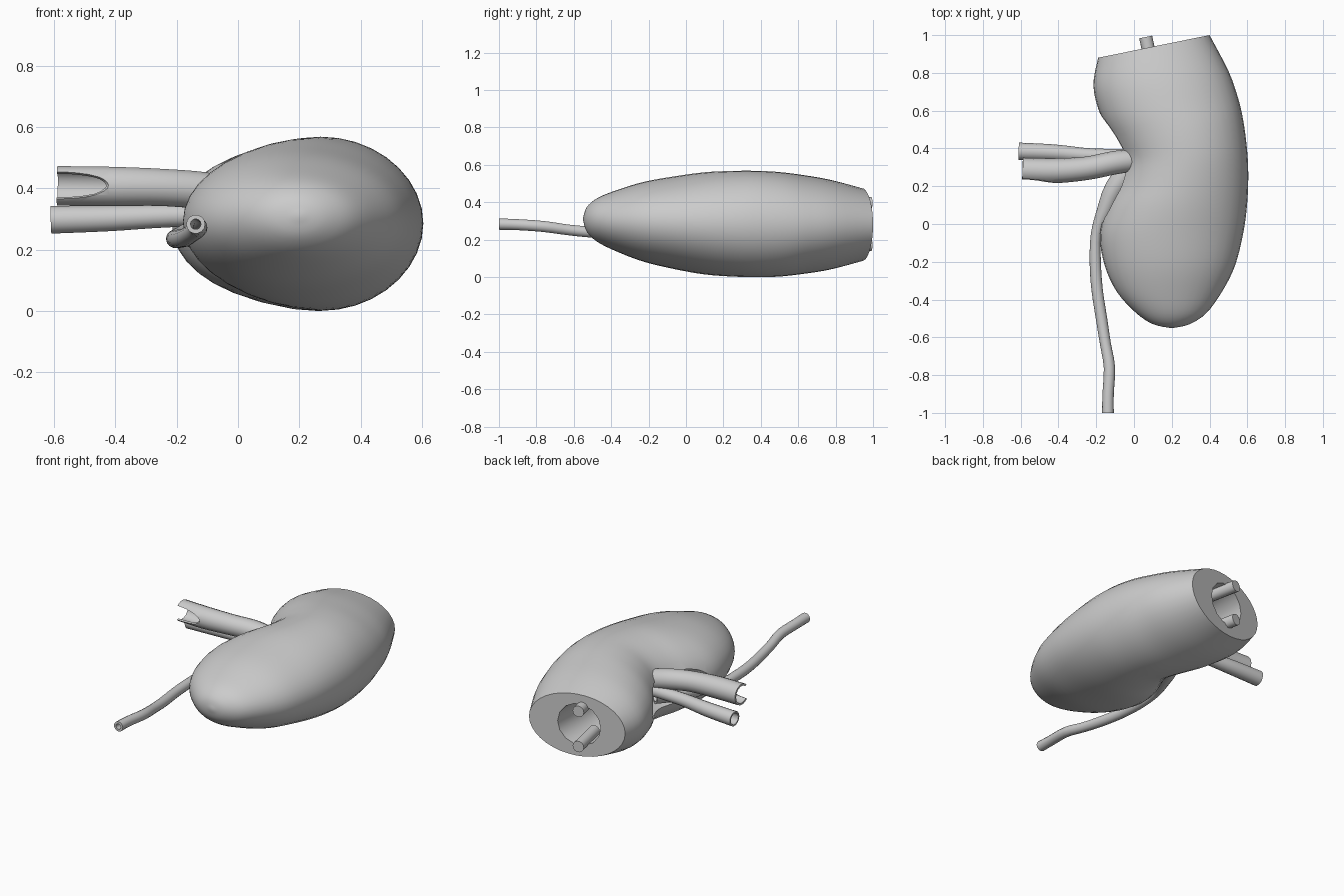
import bpy, bmesh, math
from mathutils import Vector

if "Cube" in bpy.data.objects:
    bpy.data.objects.remove(bpy.data.objects["Cube"], do_unlink=True)

grey = bpy.data.materials.new("plain grey")
grey.use_nodes = True
GREY = (0.6, 0.6, 0.6, 1)
grey.diffuse_color = GREY
grey.node_tree.nodes["Principled BSDF"].inputs["Base Color"].default_value = GREY


def smooth_path(rows, steps):
    """Catmull-Rom interpolation of rows of numbers."""
    out = []
    for i in range(len(rows) - 1):
        a, b, c, d = (rows[min(max(i + k, 0), len(rows) - 1)] for k in (-1, 0, 1, 2))
        for s in range(steps):
            t = s / steps
            out.append([q + t / 2 * (r - p + t * (2*p - 5*q + 4*r - w + t * (3*(q - r) + w - p)))
                        for p, q, r, w in zip(a, b, c, d)])
    return out + [list(rows[-1])]


def loft(name, rings, cap=True):
    """Skin a list of (centre, half axis, half axis) ellipses."""
    bm = bmesh.new()
    sides = 36 if len(rings) > 40 else 14
    loops = [[bm.verts.new(c + u * math.cos(math.tau * k / sides) + v * math.sin(math.tau * k / sides))
              for k in range(sides)] for c, u, v in rings]
    for a, b in zip(loops, loops[1:]):
        for k in range(sides):
            n = (k + 1) % sides
            bm.faces.new((a[k], a[n], b[n], b[k]))
    if cap:
        bm.faces.new(loops[0])
        bm.faces.new(loops[-1])
    bmesh.ops.recalc_face_normals(bm, faces=bm.faces)
    mesh = bpy.data.meshes.new(name)
    bm.to_mesh(mesh)
    bm.free()
    mesh.materials.append(grey)
    obj = bpy.data.objects.new(name, mesh)
    bpy.context.collection.objects.link(obj)
    return obj


def tube(name, rows, steps=4, wall=0):
    """Sweep a circle along rows of x, y, z, radius."""
    pts = smooth_path(rows, steps)
    rings = []
    for i, p in enumerate(pts):
        t = Vector(pts[min(i + 1, len(pts) - 1)][:3]) - Vector(pts[max(i - 1, 0)][:3])
        side = t.cross(Vector((0, 0, 1))).normalized()
        rings.append((Vector(p[:3]), side * p[3], side.cross(t).normalized() * p[3]))
    obj = loft(name, rings, cap=not wall)
    if wall:
        mod = obj.modifiers.new("wall", "SOLIDIFY")
        mod.thickness = wall
        mod.offset = -1
        apply(obj, mod)
    return obj


def ellipsoid(name, centre, radii):
    bpy.ops.mesh.primitive_uv_sphere_add(segments=24, ring_count=16, location=centre)
    obj = bpy.context.object
    obj.name = name
    obj.scale = radii
    obj.data.materials.append(grey)
    return obj


def apply(obj, mod):
    bpy.context.view_layer.objects.active = obj
    bpy.ops.object.modifier_apply(modifier=mod.name)


def cut(obj, cutter):
    cutter.hide_render = True
    mod = obj.modifiers.new("cut", "BOOLEAN")
    mod.operation = "DIFFERENCE"
    mod.solver = "EXACT"
    mod.object = cutter
    apply(obj, mod)
    bpy.data.objects.remove(cutter, do_unlink=True)


# Bean-shaped body: inner x, y, outer x, y, mid height, half height
sections = [
    (0.19, -0.55, 0.21, -0.55, 0.31, 0.008),
    (0.10, -0.53, 0.29, -0.532, 0.308, 0.065),
    (0.01, -0.47, 0.38, -0.475, 0.305, 0.118),
    (-0.09, -0.36, 0.465, -0.36, 0.30, 0.168),
    (-0.155, -0.22, 0.535, -0.22, 0.295, 0.215),
    (-0.18, -0.06, 0.58, -0.04, 0.29, 0.25),
    (-0.145, 0.08, 0.60, 0.12, 0.287, 0.273),
    (-0.085, 0.21, 0.605, 0.27, 0.285, 0.282),
    (-0.06, 0.33, 0.598, 0.40, 0.284, 0.284),
    (-0.10, 0.43, 0.578, 0.55, 0.282, 0.28),
    (-0.175, 0.57, 0.55, 0.67, 0.281, 0.265),
    (-0.215, 0.73, 0.50, 0.81, 0.28, 0.24),
    (-0.19, 0.88, 0.40, 1.00, 0.28, 0.195),
]
rings = []
for ix, iy, ox, oy, z, h in smooth_path(sections, 4):
    a, b = Vector((ix, iy, z)), Vector((ox, oy, z))
    rings.append(((a + b) / 2, (b - a) / 2, Vector((0, 0, h))))
body = loft("body", rings)

# Inner hollow open at the cut end, and the side opening
cut(body, tube("hollow_cutter", [(0.10, 1.05, 0.285, 0.13), (0.09, 0.9, 0.285, 0.13),
                                 (0.08, 0.6, 0.285, 0.12), (0.06, 0.25, 0.285, 0.08)]))
cut(body, ellipsoid("opening_cutter", (-0.10, 0.30, 0.285), (0.16, 0.33, 0.11)))

# Wide upper vessel with a notched end
upper_vessel = tube("upper_vessel", [
    (-0.59, 0.285, 0.408, 0.066), (-0.42, 0.282, 0.406, 0.066), (-0.25, 0.295, 0.403, 0.062),
    (-0.10, 0.325, 0.39, 0.062), (0.03, 0.34, 0.36, 0.058)], wall=0.012)
cut(upper_vessel, ellipsoid("notch_cutter", (-0.60, 0.21, 0.41), (0.18, 0.06, 0.05)))

# Narrow lower vessel
lower_vessel = tube("lower_vessel", [
    (-0.61, 0.385, 0.297, 0.046), (-0.42, 0.378, 0.302, 0.043),
    (-0.22, 0.362, 0.31, 0.038), (0.04, 0.36, 0.315, 0.038)], wall=0.01)

# Long drain tube, funnel-shaped where it leaves the body
drain_tube = tube("drain_tube", [
    (0.0, 0.31, 0.27, 0.065), (-0.10, 0.19, 0.26, 0.055), (-0.155, 0.07, 0.25, 0.042),
    (-0.20, -0.05, 0.24, 0.028), (-0.205, -0.2, 0.235, 0.03), (-0.195, -0.35, 0.235, 0.03),
    (-0.172, -0.5, 0.24, 0.03), (-0.152, -0.63, 0.252, 0.029), (-0.13, -0.76, 0.27, 0.03),
    (-0.137, -0.9, 0.28, 0.03), (-0.138, -1.0, 0.283, 0.031)], steps=3, wall=0.014)

# Two short vessel stubs in the cut end
stubs = [tube(name, [(0.11, 0.76, z, 0.035), (0.062, 0.99, z, 0.035)], steps=1)
         for name, z in (("upper_stub", 0.395), ("lower_stub", 0.172))]

bpy.ops.object.select_all(action="DESELECT")
for obj in [body, upper_vessel, lower_vessel, drain_tube] + stubs:
    obj.select_set(True)
bpy.context.view_layer.objects.active = body
bpy.ops.object.shade_smooth_by_angle(angle=math.radians(35))
